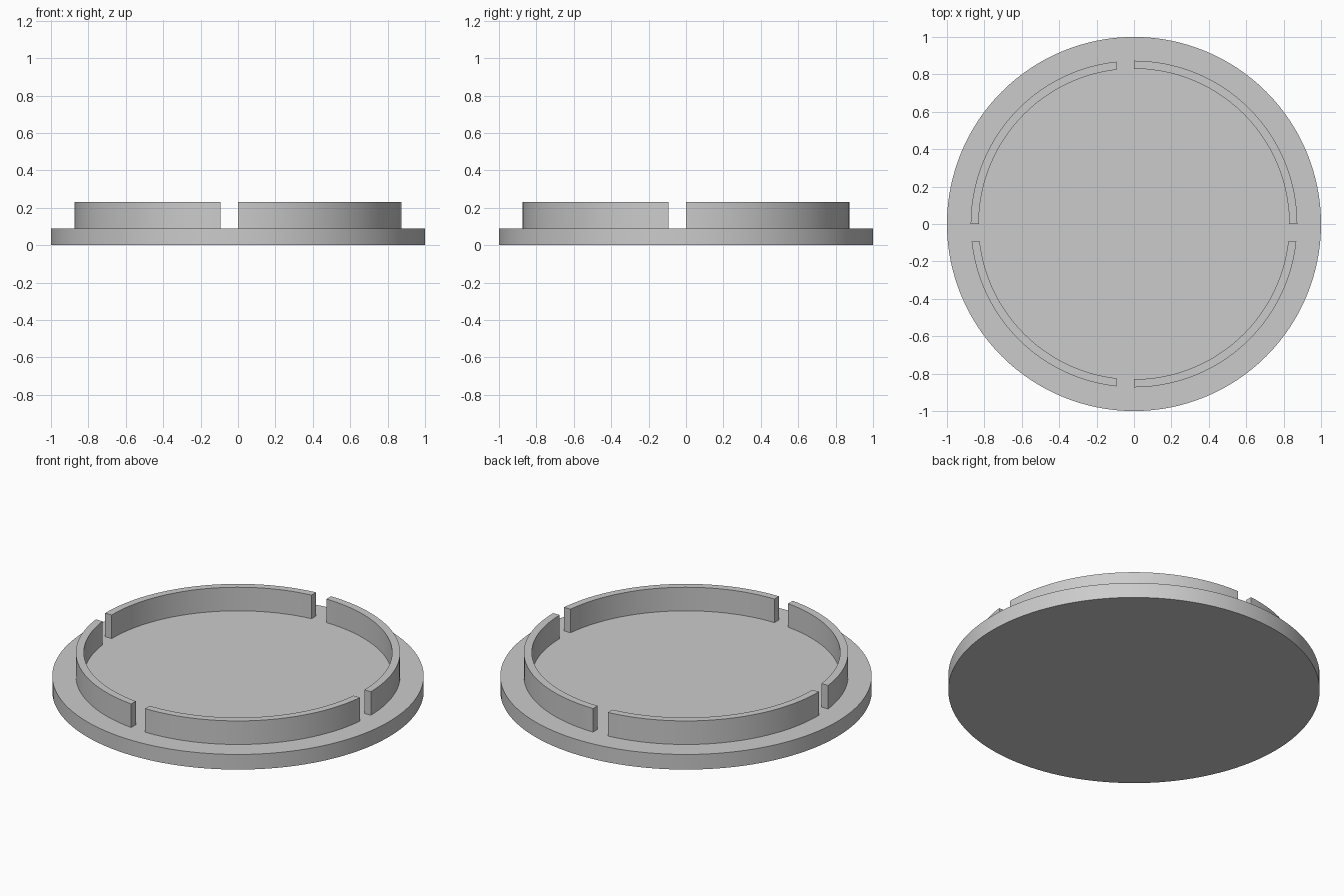
import bpy, bmesh
from math import asin, acos, cos, sin, pi

cube = bpy.data.objects.get("Cube")
if cube:
    bpy.data.objects.remove(cube)

GREY = (0.6, 0.6, 0.6, 1)
mat = bpy.data.materials.new("light_grey")
mat.use_nodes = True
mat.diffuse_color = GREY
mat.node_tree.nodes["Principled BSDF"].inputs["Base Color"].default_value = GREY

BASE_TOP, RIM_TOP = 0.09, 0.23
R_OUT, R_IN = 0.873, 0.83
SLOT = 0.094          # slots run from -SLOT to 0 on both axes
STEPS = 40


def finish(name, bm):
    bmesh.ops.recalc_face_normals(bm, faces=bm.faces[:])
    mesh = bpy.data.meshes.new(name)
    bm.to_mesh(mesh)
    bm.free()
    mesh.materials.append(mat)
    obj = bpy.data.objects.new(name, mesh)
    bpy.context.collection.objects.link(obj)
    bpy.ops.object.select_all(action="DESELECT")
    obj.select_set(True)
    bpy.context.view_layer.objects.active = obj
    bpy.ops.object.shade_smooth_by_angle(angle=pi / 6)
    return obj


def extrude_up(bm, faces, height):
    result = bmesh.ops.extrude_face_region(bm, geom=faces)
    verts = [v for v in result["geom"] if isinstance(v, bmesh.types.BMVert)]
    bmesh.ops.translate(bm, verts=verts, vec=(0, 0, height))


# Flat round base
bm = bmesh.new()
bmesh.ops.create_circle(bm, cap_ends=True, segments=128, radius=1)
extrude_up(bm, bm.faces[:], BASE_TOP)
finish("base_disc", bm)


# Rim wall, one quarter at a time, with ends cut parallel to the axes
def rim_wall(name, sx, sy):
    x_gap = 0 if sx > 0 else SLOT
    y_gap = 0 if sy > 0 else SLOT
    bm = bmesh.new()
    rows = []
    for r in (R_OUT, R_IN):
        start, end = asin(y_gap / r), acos(x_gap / r)
        angles = [start + (end - start) * i / STEPS for i in range(STEPS + 1)]
        rows.append([bm.verts.new((sx * r * cos(a), sy * r * sin(a), BASE_TOP))
                     for a in angles])
    outer, inner = rows
    faces = [bm.faces.new((outer[i], outer[i + 1], inner[i + 1], inner[i]))
             for i in range(STEPS)]
    extrude_up(bm, faces, RIM_TOP - BASE_TOP)
    finish(name, bm)


for sx, side in ((1, "left"), (-1, "right")):
    for sy, end in ((1, "back"), (-1, "front")):
        rim_wall(f"rim_wall_{end}_{side}", sx, sy)
